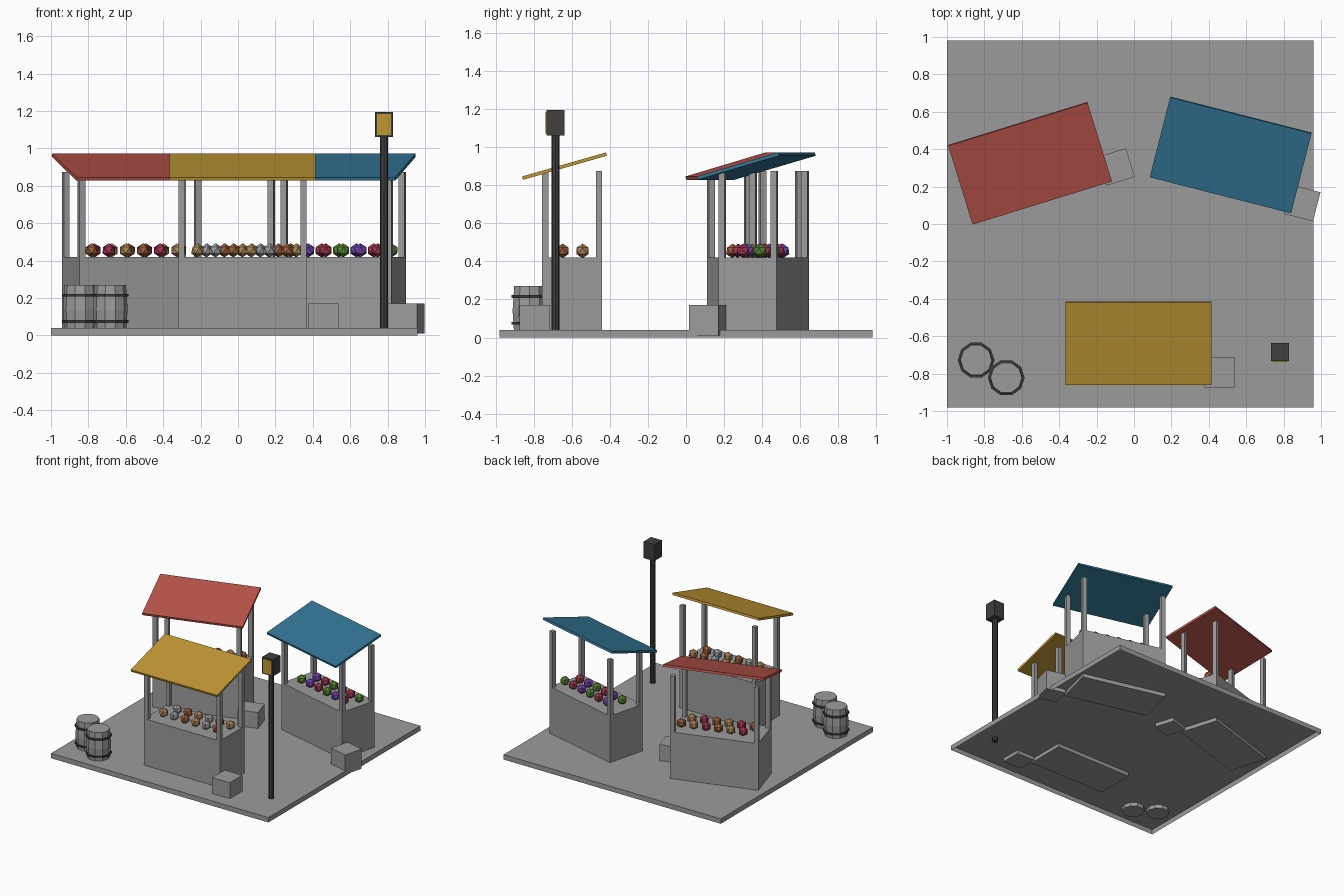
import bpy, bmesh, math
from mathutils import Matrix, Vector

old = bpy.data.objects.get("Cube")
if old:
    bpy.data.objects.remove(old)


def material(name, *rgb):
    m = bpy.data.materials.new(name)
    m.use_nodes = True
    m.diffuse_color = (*rgb, 1)
    m.node_tree.nodes["Principled BSDF"].inputs["Base Color"].default_value = (*rgb, 1)
    return m


grey = material("weathered grey", .33, .33, .33)
dark = material("dark iron", .05, .05, .05)
red = material("red cloth", .48, .09, .07)
yellow = material("yellow cloth", .53, .31, .035)
blue = material("blue cloth", .032, .18, .3)
brown = material("brown food", .33, .12, .045)
tan = material("tan food", .42, .24, .1)
crimson = material("crimson fruit", .36, .04, .08)
green = material("green fruit", .1, .24, .035)
purple = material("purple fruit", .18, .06, .42)


def finish(name, bm, mat, matrix=Matrix()):
    bmesh.ops.recalc_face_normals(bm, faces=bm.faces)
    mesh = bpy.data.meshes.new(name)
    bm.to_mesh(mesh)
    bm.free()
    mesh.materials.append(mat)
    ob = bpy.data.objects.new(name, mesh)
    ob.matrix_world = matrix
    bpy.context.collection.objects.link(ob)
    return ob


def box(name, centre, size, mat, frame=Matrix(), tilt=0):
    bm = bmesh.new()
    bmesh.ops.create_cube(bm, size=1, matrix=Matrix.Diagonal((*size, 1)))
    return finish(name, bm, mat,
                  frame @ Matrix.Translation(centre) @ Matrix.Rotation(tilt, 4, 'X'))


def lathe(name, profile, sides, mat, location, closed=False):
    """Spin (radius, z) points around z; closed profiles make rings."""
    bm = bmesh.new()
    rings = []
    for r, z in profile:
        rings.append([bm.verts.new((r * math.cos(math.tau * i / sides),
                                    r * math.sin(math.tau * i / sides), z))
                      for i in range(sides)])
    pairs = list(zip(rings, rings[1:]))
    if closed:
        pairs.append((rings[-1], rings[0]))
    else:
        bm.faces.new(rings[0])
        bm.faces.new(rings[-1])
    for a, b in pairs:
        for i in range(sides):
            j = (i + 1) % sides
            bm.faces.new((a[i], a[j], b[j], b[i]))
    return finish(name, bm, mat, Matrix.Translation(location))


# Ground: a shallow slab with an open underside
ground = box("ground", (-.02, 0, .02), (1.96, 1.96, .04), grey)
bm = bmesh.new()
bm.from_mesh(ground.data)
bmesh.ops.delete(bm, geom=[f for f in bm.faces if f.normal.z < -.5], context='FACES_ONLY')
bm.to_mesh(ground.data)
bm.free()

FLOOR, TABLE, POST_TOP = .01, .42, .875
WIDTH, DEPTH, POST = .684, .315, .033


def stall(label, x, y, angle, cloth, goods):
    frame = Matrix.Translation((x, y, 0)) @ Matrix.Rotation(math.radians(angle), 4, 'Z')
    box(label + "_counter", (0, 0, (FLOOR + TABLE) / 2), (WIDTH, DEPTH, TABLE - FLOOR), grey, frame)
    for sx in (-1, 1):
        for sy in (-1, 1):
            box(label + "_post", (sx * (WIDTH - POST) / 2, sy * (DEPTH - POST) / 2,
                                  (TABLE + POST_TOP) / 2),
                (POST, POST, POST_TOP - TABLE), grey, frame)
    box(label + "_canopy", (0, -.04, .9), (.78, .458, .018), cloth, frame, math.radians(16))
    box(label + "_crate", (.434, -.195, FLOOR + .08), (.16, .16, .16), grey, frame)
    # Two staggered rows of goods, colours in rotation
    for row in range(2):
        for i in range(6):
            bm = bmesh.new()
            bmesh.ops.create_icosphere(bm, subdivisions=1, radius=.038)
            place = Vector((-.24 + .096 * i + .048 * row, -.05 + .105 * row, .455))
            finish(label + "_goods", bm, goods[(i + row) % 3], frame @ Matrix.Translation(place))


stall("yellow_stall", .024, -.598, 0, yellow, (tan, grey, brown))
stall("red_stall", -.568, .363, 17.2, red, (brown, crimson, tan))
stall("blue_stall", .527, .408, -14.3, blue, (green, purple, crimson))

# Barrels with two iron hoops each
for x, y in ((-.844, -.728), (-.683, -.822)):
    lathe("barrel", [(.084, 0), (.093, .13), (.084, .26)], 10, grey, (x, y, FLOOR))
    for z in (.075, .215):
        lathe("barrel_hoop", [(.086, z - .007), (.098, z - .007), (.098, z + .007), (.086, z + .007)],
              10, dark, (x, y, 0), closed=True)

# Lamp post
lathe("lamp_post", [(.022, FLOOR), (.022, 1.065)], 8, dark, (.78, -.685, 0))
box("lamp_housing", (.78, -.685, 1.128), (.096, .096, .135), dark)
box("lamp_glass", (.78, -.735, 1.128), (.076, .006, .114), yellow)
